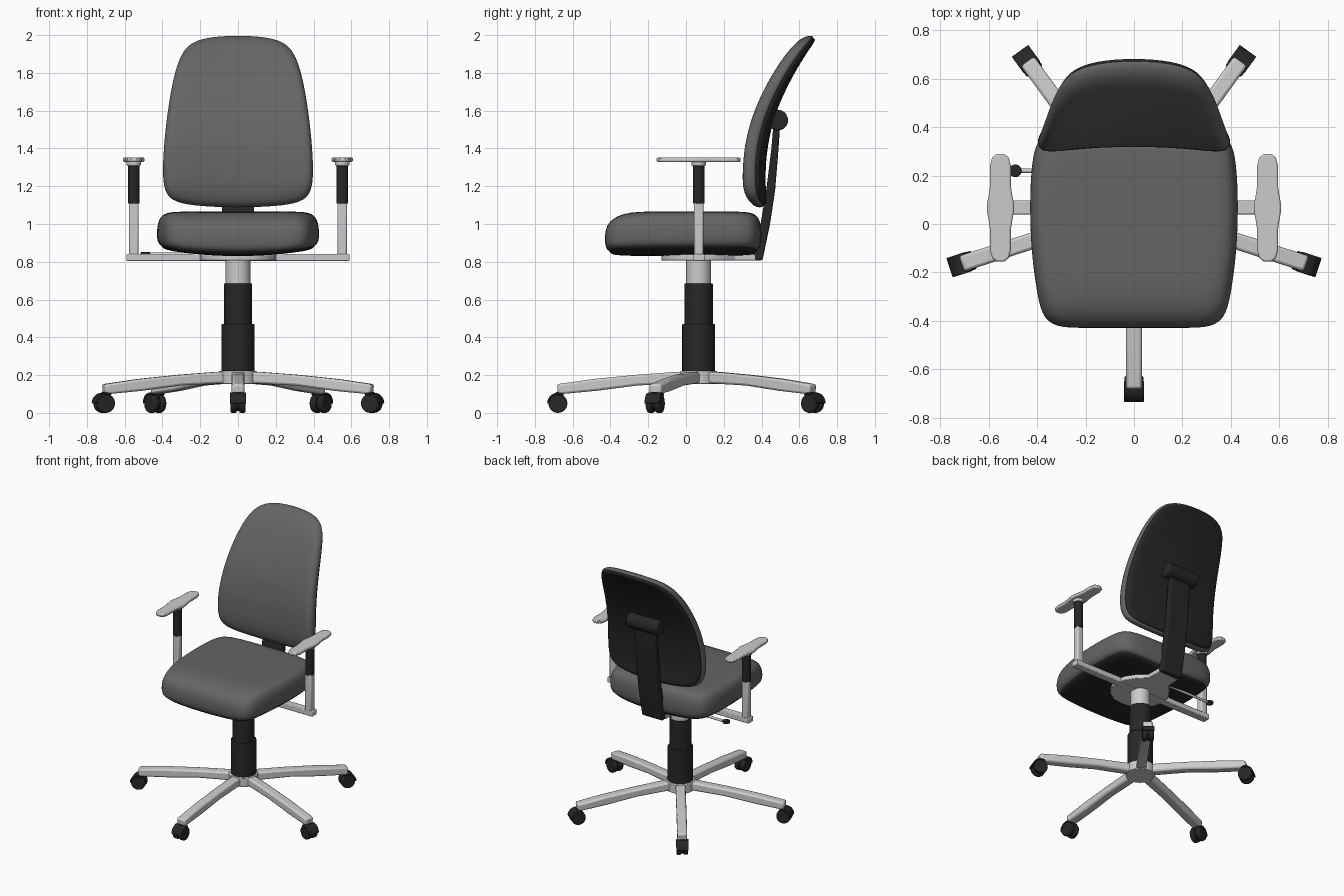
import bpy, bmesh
from math import sin, cos, pi, radians

if "Cube" in bpy.data.objects:
    bpy.data.objects.remove(bpy.data.objects["Cube"])

def material(name, v):
    m = bpy.data.materials.new(name)
    m.diffuse_color = (v, v, v, 1)
    m.use_nodes = True
    m.node_tree.nodes["Principled BSDF"].inputs["Base Color"].default_value = m.diffuse_color
    return m

FABRIC = material("grey_fabric", 0.13)
BLACK = material("black_plastic", 0.02)
METAL = material("light_metal", 0.55)
CY = 0.067  # y of the column and arm posts

def finish(name, bm, mat, bevel=0, subsurf=0):
    bmesh.ops.recalc_face_normals(bm, faces=bm.faces)
    me = bpy.data.meshes.new(name)
    bm.to_mesh(me)
    bm.free()
    me.materials.append(mat)
    me.shade_smooth()
    if not subsurf:
        me.set_sharp_from_angle(angle=radians(35))
    ob = bpy.data.objects.new(name, me)
    bpy.context.collection.objects.link(ob)
    if bevel:
        b = ob.modifiers.new("bevel", 'BEVEL')
        b.width, b.segments, b.limit_method = bevel, 2, 'ANGLE'
        b.angle_limit = radians(40)
    if subsurf:
        s = ob.modifiers.new("subsurf", 'SUBSURF')
        s.levels = s.render_levels = subsurf
    return ob

def loft(name, rings, mat, cap_start=True):
    """Skin a stack of equal-length rings; the ends are capped."""
    bm = bmesh.new()
    vs = [[bm.verts.new(p) for p in r] for r in rings]
    n = len(vs[0])
    for a, b in zip(vs, vs[1:]):
        for i in range(n):
            j = (i + 1) % n
            bm.faces.new((a[i], a[j], b[j], b[i]))
    bm.faces.new(vs[-1])
    if cap_start:
        bm.faces.new(vs[0])
    return finish(name, bm, mat, subsurf=2)

AXES = {'x': lambda a, b, h: (h, a, b),   # profile in yz
        'y': lambda a, b, h: (a, h, b),   # profile in xz
        'z': lambda a, b, h: (a, b, h)}   # profile in xy

def prism(name, pts, axis, h0, h1, mat, bevel=0):
    """Extrude a flat profile along an axis from h0 to h1."""
    bm = bmesh.new()
    lo, hi = [[bm.verts.new(AXES[axis](a, b, h)) for a, b in pts] for h in (h0, h1)]
    n = len(pts)
    bm.faces.new(lo)
    bm.faces.new(hi)
    for i in range(n):
        j = (i + 1) % n
        bm.faces.new((lo[i], lo[j], hi[j], hi[i]))
    return finish(name, bm, mat, bevel)

def circle(a, b, r, n=28):
    return [(a + r * cos(2 * pi * i / n), b + r * sin(2 * pi * i / n)) for i in range(n)]

def rect(a0, a1, b0, b1):
    return [(a0, b0), (a1, b0), (a1, b1), (a0, b1)]

def mirror(half):
    return half + [(-a, b) for a, b in reversed(half) if a > 1e-6]

# Seat cushion and its black under-shell
seat_out = mirror([(0, -.43), (.2, -.43), (.325, -.43), (.385, -.38), (.407, -.25), (.427, -.1),
                   (.432, .1), (.424, .25), (.405, .345), (.34, .39), (.15, .40), (0, .40)])

def seat_ring(s, z):
    ring, t = [], (z - .83) / .235
    for x, y in seat_out:
        x, y = x * s, -.015 + (y + .015) * s
        ring.append((x, y, z - .35 * max(0, -.30 - y) * t + .2 * x * x * max(0, 1 - 2 * t)))
    return ring

loft("seat_cushion", [seat_ring(*r) for r in (
    (.03, .85), (.6, .85), (.9, .848), (.97, .865), (.995, .90), (1, .95), (.99, 1.0),
    (.955, 1.04), (.87, 1.062), (.7, 1.066), (.35, 1.066), (.03, 1.066))], FABRIC)
loft("seat_shell", [seat_ring(*r) for r in (
    (.95, .87), (.935, .848), (.88, .832), (.6, .83), (.3, .83), (.03, .83))], BLACK, False)

# Backrest cushion and black back panel, both following a curved lean
back_out = mirror([(0, 1.085), (.17, 1.09), (.31, 1.105), (.385, 1.145), (.402, 1.25), (.395, 1.4),
                   (.38, 1.55), (.358, 1.7), (.328, 1.84), (.275, 1.955), (.16, 1.993), (0, 2.0)])
LEAN = [(1.0, .40), (1.09, .385), (1.2, .36), (1.4, .37), (1.55, .405), (1.66, .445),
        (1.79, .51), (1.91, .585), (2.0, .655), (2.1, .74)]

def lean(z):
    for (z0, y0), (z1, y1) in zip(LEAN, LEAN[1:]):
        if z <= z1:
            return y0 + (y1 - y0) * (z - z0) / (z1 - z0)

def back_ring(s, d):
    ring = []
    for x, z in back_out:
        x, z = x * s, 1.545 + (z - 1.545) * s
        ring.append((x, lean(z) + .01 - .2 * x * x + d, z))
    return ring

loft("backrest_cushion", [back_ring(*r) for r in (
    (.03, .025), (.4, .025), (.7, .025), (.93, .025), (.985, .022), (1, 0), (.99, -.025),
    (.95, -.045), (.86, -.052), (.7, -.054), (.5, -.054), (.3, -.054), (.03, -.054))], FABRIC)
loft("backrest_panel", [back_ring(*r) for r in (
    (.975, .01), (.965, .035), (.93, .045), (.8, .048), (.6, .048), (.4, .048),
    (.2, .048), (.03, .048))], BLACK, False)

# Spine strip with its cross roller
prism("backrest_spine", [(.33, .808), (.405, .808), (.445, 1.0), (.472, 1.18), (.49, 1.4), (.50, 1.55),
                         (.465, 1.55), (.452, 1.4), (.425, 1.18), (.395, 1.0), (.36, .84), (.33, .84)],
      'x', -.085, .085, BLACK, .008)
prism("spine_roller", circle(.485, 1.55, .055), 'x', -.13, .13, BLACK, .008)

# Mechanism plate, arm crossbar and height lever
prism("mechanism_plate", mirror([(0, -.13), (.08, -.12), (.15, -.075), (.195, 0), (.205, .067),
                                 (.195, .13), (.15, .2), (.09, .26), (.085, .37)]),
      'z', .806, .838, METAL, .004)
prism("arm_crossbar", rect(-.59, .59, .04, .098), 'z', .803, .842, METAL, .005)
prism("lever_rod", circle(.22, .84, .009, 12), 'x', -.49, -.1, METAL)
prism("lever_knob", circle(-.49, .22, .026, 20), 'z', .832, .852, BLACK, .006)

# Armrests
quarter = [(.016, .222), (.034, .208), (.043, .175), (.043, .09), (.05, .045), (.056, .015)]
pad_half = [(a, -b) for a, b in quarter] + quarter[::-1]
for side, name in ((-1, "left"), (1, "right")):
    cx = .552 * side
    prism(name + "_arm_post", rect(cx - .026, cx + .026, CY - .025, CY + .025), 'z', .83, 1.12, METAL, .01)
    prism(name + "_arm_sleeve", circle(cx, CY, .031), 'z', 1.108, 1.315, BLACK, .003)
    prism(name + "_arm_mount", circle(cx, CY, .038), 'z', 1.308, 1.335, METAL, .006)
    prism(name + "_arm_pad", [(cx + a, CY + b) for a, b in mirror(pad_half)],
          'z', 1.328, 1.353, METAL, .007)

# Gas column
for name, r, z0, z1, mat in (("column_piston", .066, .66, .81, METAL),
                             ("column_upper", .075, .46, .685, BLACK),
                             ("column_lower", .087, .2, .47, BLACK),
                             ("base_hub", .1, .152, .221, METAL)):
    prism(name, circle(0, CY, r, 36), 'z', z0, z1, mat, .004)

# Five legs with twin-wheel casters, modelled along +x and turned into place
leg_side = [(0, .155), (.12, .155), (.325, .145), (.54, .117), (.745, .098),
            (.75, .152), (.55, .18), (.325, .202), (.12, .217), (0, .219)]
R, WZ = .745, .05

def arc(r, a0, a1, n=10):
    return [(R + r * cos(radians(a0 + (a1 - a0) * i / n)),
             WZ + r * sin(radians(a0 + (a1 - a0) * i / n))) for i in range(n + 1)]

for k in range(5):
    parts = [prism(f"base_leg_{k}", leg_side, 'y', -.034, .034, METAL, .012),
             prism(f"caster_hood_{k}", arc(.057, 0, 120) + arc(.046, 120, 0), 'y', -.042, .042, BLACK, .003),
             prism(f"caster_web_{k}", circle(R, WZ, .04), 'y', -.012, .012, BLACK),
             prism(f"caster_stem_{k}", circle(R - .01, 0, .02, 16), 'z', .07, .11, BLACK)]
    for s in (-1, 1):
        parts.append(prism(f"caster_wheel_{k}_{'a' if s < 0 else 'b'}", circle(R, WZ, .05),
                           'y', s * .023 - .017, s * .023 + .017, BLACK, .008))
    for p in parts:
        p.location = (0, CY, 0)
        p.rotation_euler = (0, 0, radians(-90 + 72 * k))
